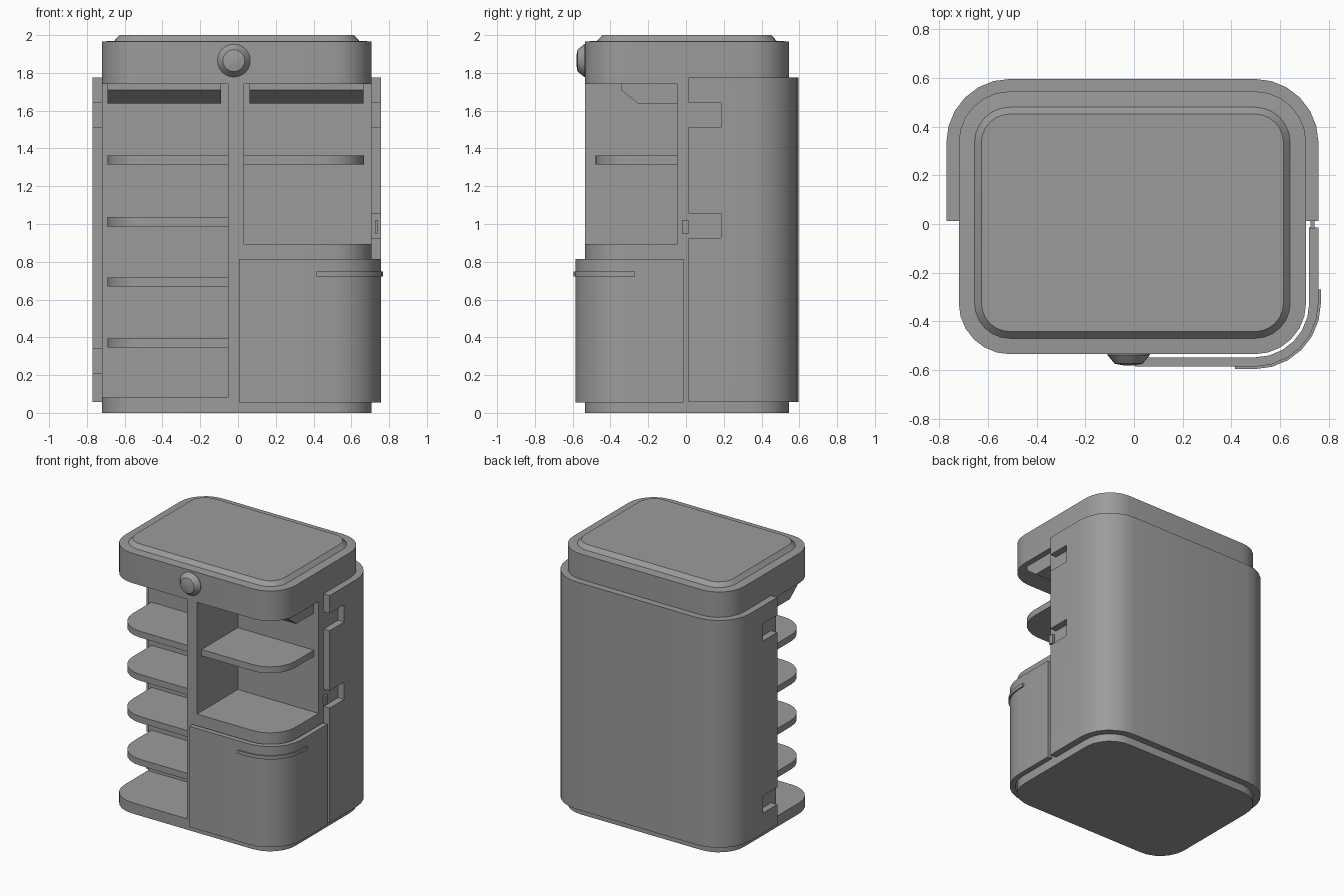
import bpy, bmesh
from math import sin, cos, pi, radians

if "Cube" in bpy.data.objects:
    bpy.data.objects.remove(bpy.data.objects["Cube"])

X0, X1, Y0, Y1, R = -0.72, 0.707, -0.535, 0.545, 0.21   # body footprint
grey = bpy.data.materials.new("dark_grey")
grey.diffuse_color = (0.33, 0.33, 0.33, 1)
grey.use_nodes = True
grey.node_tree.nodes["Principled BSDF"].inputs["Base Color"].default_value = grey.diffuse_color


def arc(cx, cy, r, a0, a1, n=6):
    return [(cx + r * cos(radians(a0 + (a1 - a0) * i / n)),
             cy + r * sin(radians(a0 + (a1 - a0) * i / n))) for i in range(n + 1)]


def footprint(inset, r):
    a, b, c, d = X0 + inset + r, X1 - inset - r, Y0 + inset + r, Y1 - inset - r
    return (arc(a, c, r, 180, 270) + arc(b, c, r, 270, 360)
            + arc(b, d, r, 0, 90) + arc(a, d, r, 90, 180))


def loft(name, rings):
    """Closed solid through rings of 3D points."""
    bm = bmesh.new()
    loops = [[bm.verts.new(p) for p in ring] for ring in rings]
    for lo, hi in zip(loops, loops[1:]):
        for i in range(len(lo)):
            j = (i + 1) % len(lo)
            bm.faces.new((lo[i], lo[j], hi[j], hi[i]))
    bm.faces.new(loops[0][::-1])
    bm.faces.new(loops[-1])
    bmesh.ops.recalc_face_normals(bm, faces=bm.faces)
    me = bpy.data.meshes.new(name)
    bm.to_mesh(me)
    bm.free()
    me.materials.append(grey)
    ob = bpy.data.objects.new(name, me)
    bpy.context.collection.objects.link(ob)
    return ob


def prism(name, pts, z0, z1):
    return loft(name, [[(x, y, z) for x, y in pts] for z in (z0, z1)])


def box(name, x0, x1, y0, y1, z0, z1):
    return prism(name, [(x0, y0), (x1, y0), (x1, y1), (x0, y1)], z0, z1)


def cut(ob, *bounds):
    cutter = box("cutter", *bounds)
    mod = ob.modifiers.new("cut", 'BOOLEAN')
    mod.operation, mod.solver, mod.object = 'DIFFERENCE', 'EXACT', cutter
    bpy.context.view_layer.objects.active = ob
    bpy.ops.object.modifier_apply(modifier=mod.name)
    bpy.data.objects.remove(cutter)


def smooth(objects, angle):
    bpy.ops.object.select_all(action='DESELECT')
    for ob in objects:
        ob.select_set(True)
        bpy.context.view_layer.objects.active = ob
    bpy.ops.object.shade_smooth_by_angle(angle=radians(angle))


# cabinet body with two open front corners
body = prism("cabinet_body", footprint(0, R), 0, 1.74)
cut(body, -1, -0.052, -1, -0.048, 0.082, 1.9)
cut(body, 0.032, 1, -1, -0.048, 0.895, 1.9)

# lid with a raised panel blending softly into its rim
lid = loft("lid", [[(x, y, z) for x, y in footprint(i, R - i)]
                   for i, z in ((0, 1.74), (0, 1.966), (0.065, 1.97), (0.093, 2.0))])


# shelves with one rounded outer corner
def shelf(name, x_in, x_out, z):
    s = 1 if x_out > x_in else -1
    corner = [(s * x, y) for x, y in arc(s * x_out - 0.21, -0.48 + 0.21, 0.21, 0, -90)]
    prism(name, [(x_in, -0.04), (x_out, -0.04)] + corner + [(x_in, -0.48)], z, z + 0.048)


for i, z in enumerate((0.347, 0.67, 0.988, 1.314)):
    shelf(f"left_shelf_{i + 1}", -0.045, -0.69, z)
shelf("right_shelf", 0.025, 0.667, 1.314)

# sloped valances hanging under the lid
profile = [(-0.345, 1.75), (-0.345, 1.71), (-0.255, 1.638), (-0.04, 1.638), (-0.04, 1.75)]
valances = [loft(name, [[(x, y, z) for y, z in profile] for x in (a, b)])
            for name, a, b in (("left_valance", -0.69, -0.09), ("right_valance", 0.06, 0.665))]

# rear outer shell, with hinge notches on both front edges
T = 0.051
cx0, cx1, cy = X0 + R, X1 - R, Y1 - R
outer = arc(cx1, cy, R + T, 0, 90) + arc(cx0, cy, R + T, 90, 180)
inner = arc(cx0, cy, R, 180, 90) + arc(cx1, cy, R, 90, 0)
shell = prism("rear_shell",
              [(X1 + T, 0.012)] + outer + [(X0 - T, 0.012), (X0, 0.012)] + inner + [(X1, 0.012)],
              0.058, 1.775)
for z in (1.51, 0.925):
    cut(shell, 0.6, 1, -0.1, 0.185, z, z + 0.13)
for z in (1.51, 0.21):
    cut(shell, -1, -0.6, -0.1, 0.185, z, z + 0.13)
box("door_latch", 0.725, 0.742, -0.02, 0.015, 0.95, 1.02)

# lower right door wrapping round the front corner, and its thin pull
fy = Y0 + R


def wrap(name, r0, r1, xs, ys, z0, z1):
    prism(name, [(xs, fy - r1)] + arc(cx1, fy, r1, -90, 0) + [(cx1 + r1, ys), (cx1 + r0, ys)]
          + arc(cx1, fy, r0, 0, -90) + [(xs, fy - r0)], z0, z1)


wrap("lower_door", R + 0.013, R + T, 0.004, -0.014, 0.055, 0.815)
wrap("door_pull", R + 0.045, R + 0.061, 0.415, -0.27, 0.722, 0.748)

# round domed knob on the lid front
n = 24
knob = loft("lid_knob", [[(-0.022 + r * cos(2 * pi * i / n), y, 1.865 + r * sin(2 * pi * i / n))
                          for i in range(n)]
                         for r, y in ((0.087, -0.53), (0.087, -0.538), (0.058, -0.574), (0.02, -0.581))])

# smooth the rounded corners, keep edges crisp
smooth(bpy.context.scene.objects, 30)
smooth([lid], 45)
smooth(valances, 60)
smooth([knob], 80)
